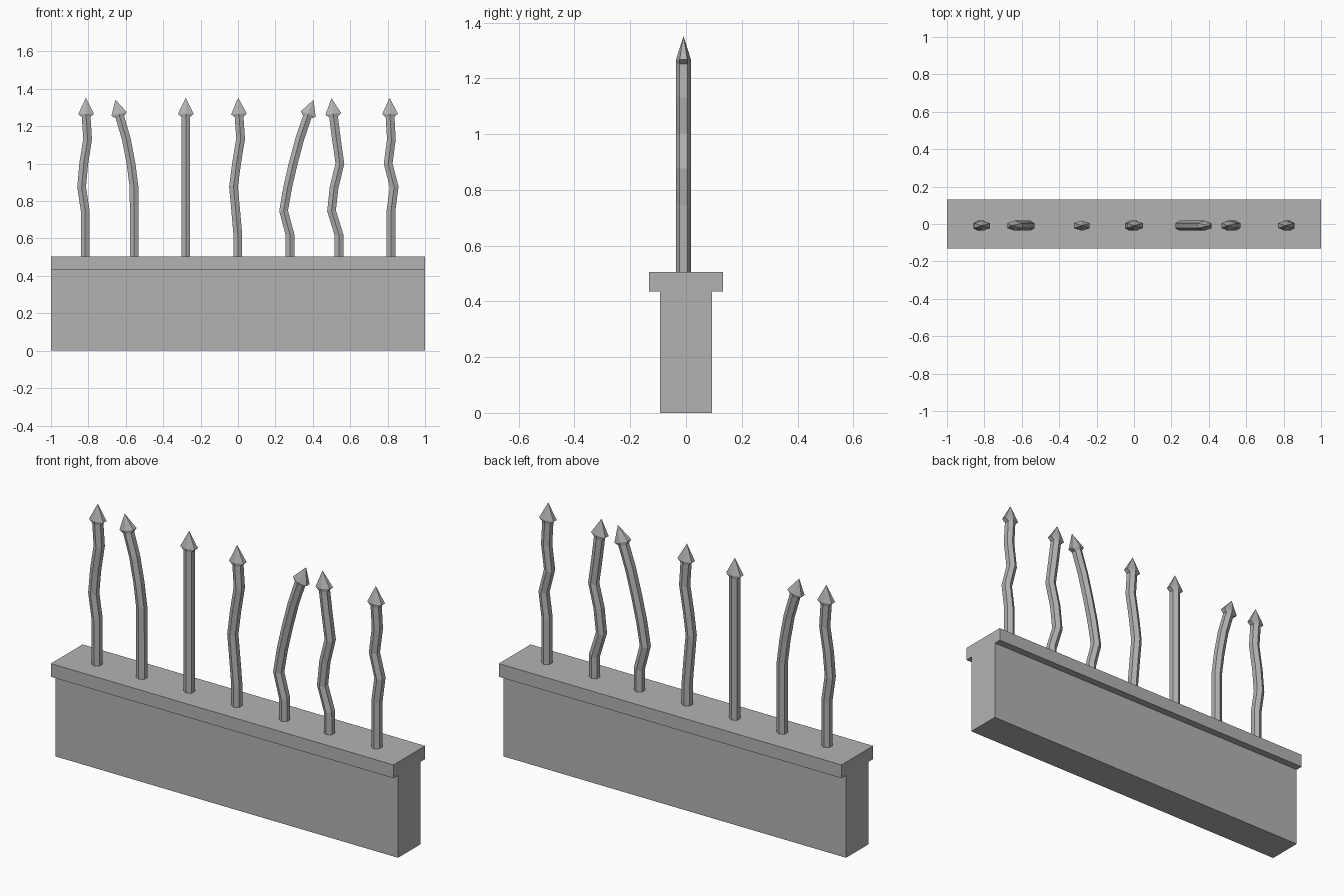
import bpy, bmesh
from math import sin, cos, pi
from mathutils import Vector

cube = bpy.data.objects.get("Cube")
if cube:
    bpy.data.objects.remove(cube, do_unlink=True)

# Single grey material
grey = bpy.data.materials.new("grey")
grey.use_nodes = True
colour = (0.45, 0.45, 0.45, 1)
grey.diffuse_color = colour
grey.node_tree.nodes["Principled BSDF"].inputs["Base Color"].default_value = colour


def finish(name, bm):
    bmesh.ops.recalc_face_normals(bm, faces=bm.faces)
    mesh = bpy.data.meshes.new(name)
    bm.to_mesh(mesh)
    bm.free()
    mesh.materials.append(grey)
    obj = bpy.data.objects.new(name, mesh)
    bpy.context.collection.objects.link(obj)


# Wall with overhanging cap: one T-shaped section extruded along x
def wall(name, foot, head, bottom, neck, top):
    bm = bmesh.new()
    half = [(foot, bottom), (foot, neck), (head, neck), (head, top)]
    outline = half + [(-y, z) for y, z in reversed(half)]
    face = bm.faces.new([bm.verts.new((-1, y, z)) for y, z in outline])
    ext = bmesh.ops.extrude_face_region(bm, geom=[face])
    moved = [v for v in ext["geom"] if isinstance(v, bmesh.types.BMVert)]
    bmesh.ops.translate(bm, verts=moved, vec=(2, 0, 0))
    finish(name, bm)


SIDES, RADIUS, BAR_Y = 6, 0.027, -0.009


# Hexagonal ring square to a direction lying in the xz plane
def ring(bm, centre, direction, widen=1):
    side = Vector((direction.z, 0, -direction.x))
    verts = []
    for i in range(SIDES):
        a = 2 * pi * i / SIDES
        offset = side * (sin(a) * RADIUS * widen)
        offset.y = cos(a) * RADIUS
        verts.append(bm.verts.new(centre + offset))
    return verts


# Bent bar ending in a flattened spear head
def spear(name, path):
    bm = bmesh.new()
    pts = [Vector((x, BAR_Y, z)) for x, z in path]
    rings = []
    for i, p in enumerate(pts[:-1]):
        before = pts[max(i - 1, 0)]
        direction = Vector((0, 0, 1)) if i == 0 else (pts[i + 1] - before).normalized()
        rings.append(ring(bm, p, direction))
    axis = (pts[-1] - pts[-2]).normalized()
    rings.append(ring(bm, pts[-2] + axis * 0.016, axis, 1.8))
    bm.faces.new(rings[0])
    for low, high in zip(rings, rings[1:]):
        for i in range(SIDES):
            j = (i + 1) % SIDES
            bm.faces.new((low[i], low[j], high[j], high[i]))
    tip = bm.verts.new(pts[-1])
    for i in range(SIDES):
        bm.faces.new((rings[-1][i], rings[-1][(i + 1) % SIDES], tip))
    finish(name, bm)


wall("wall_with_cap", 0.093, 0.132, 0, 0.435, 0.505)

# Shared bend heights; each bar lists its x at each height, foot to tip
HEIGHTS = [0.5, 0.62, 0.748, 0.876, 1.0, 1.132, 1.25]
BARS = [
    (1.352, [-.817, -.817, -.817, -.836, -.825, -.804, -.812, -.813]),
    (1.342, [-.555, -.555, -.555, -.556, -.572, -.597, -.632, -.655]),
    (1.352, [-.279] * 8),
    (1.352, [-.001, -.001, -.012, -.024, -.008, .014, .006, .001]),
    (1.342, [.278, .278, .244, .266, .295, .33, .37, .404]),
    (1.35, [.54, .54, .5, .514, .545, .526, .511, .5]),
    (1.352, [.818, .818, .818, .835, .803, .82, .813, .811]),
]
for n, (top, xs) in enumerate(BARS, 1):
    spear(f"spear_bar_{n}", list(zip(xs, HEIGHTS + [top])))
